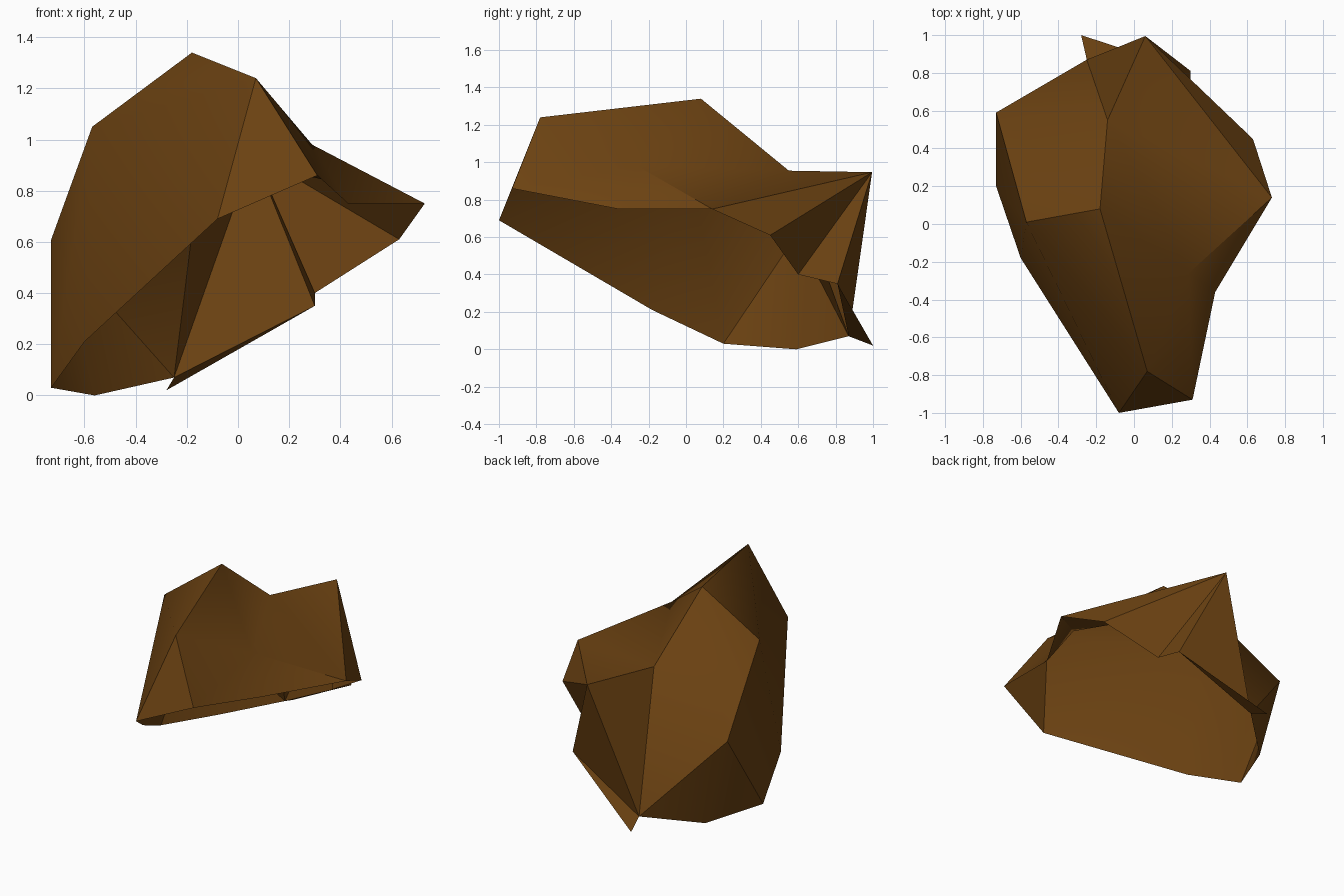
import bpy, bmesh, math

if "Cube" in bpy.data.objects:
    bpy.data.objects.remove(bpy.data.objects["Cube"])

# Corner points of the hollow rock shell (open underneath and at lower right)
P = {
    # crest and upper front
    "A": (-.18, .08, 1.34), "B": (.07, -.78, 1.24), "C": (-.57, .01, 1.05),
    "D": (.29, -.26, .98), "E": (.31, -.93, .86), "F": (-.08, -1, .69),
    # right rim
    "G": (.73, .14, .75), "H": (.43, -.36, .75), "I": (.63, .45, .61),
    # back
    "J": (-.14, .55, .955), "K": (.06, .995, .947), "L": (-.73, .59, .61),
    # lower rim
    "M": (-.73, .20, .03), "N": (-.60, -.18, .21), "O": (-.56, .59, 0),
    "P": (-.25, .87, .07), "Q": (-.28, 1, .02), "R": (.30, .81, .35),
    "S": (.30, .60, .40),
}

# Facets grouped by side
FACETS = (
    "ACB CNF CFB ABD "          # front left and crest
    "BFE BED EHD DHG "          # front tip and right flank
    "ADJ JDG JGK KGI KIS KSR "  # right slope
    "AJL ALC JPL JKP LPO LOM "  # back and left
    "CLM CMN KRP PRQ"           # left flank and back spike
)

bm = bmesh.new()
verts = {k: bm.verts.new(co) for k, co in P.items()}
for f in FACETS.split():
    bm.faces.new([verts[k] for k in f])
bmesh.ops.recalc_face_normals(bm, faces=bm.faces)
bm.normal_update()
if verts["A"].normal.z < 0:
    bmesh.ops.reverse_faces(bm, faces=bm.faces)
for f in bm.faces:
    f.smooth = True

mesh = bpy.data.meshes.new("rock_shell")
bm.to_mesh(mesh)
bm.free()
mesh.set_sharp_from_angle(angle=math.radians(35))

# Single brown colour
brown = bpy.data.materials.new("earth_brown")
brown.diffuse_color = (.15, .055, .006, 1)
brown.use_nodes = True
brown.node_tree.nodes["Principled BSDF"].inputs["Base Color"].default_value = brown.diffuse_color
mesh.materials.append(brown)
rock = bpy.data.objects.new("rock_shell", mesh)
bpy.context.collection.objects.link(rock)
